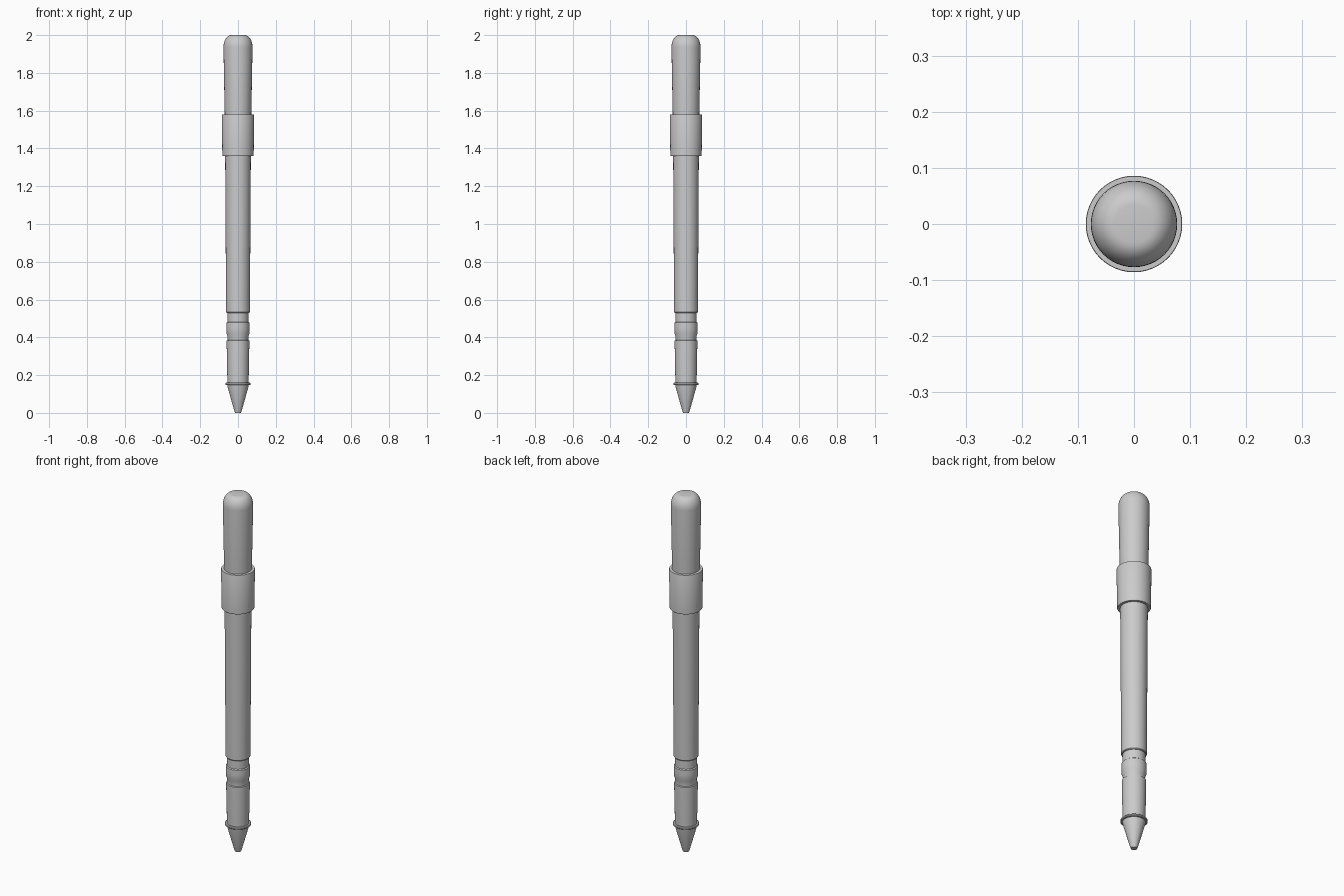
import bpy, bmesh, math

if "Cube" in bpy.data.objects:
    bpy.data.objects.remove(bpy.data.objects["Cube"])

SEGMENTS = 48


def lathe(name, profile):
    """Spin a (radius, z) profile, listed bottom to top, into a capped solid."""
    bm = bmesh.new()
    rings = []
    for r, z in profile:
        rings.append([bm.verts.new((r * math.cos(2 * math.pi * i / SEGMENTS),
                                    r * math.sin(2 * math.pi * i / SEGMENTS), z))
                      for i in range(SEGMENTS)])
    for low, high in zip(rings, rings[1:]):
        for i in range(SEGMENTS):
            j = (i + 1) % SEGMENTS
            bm.faces.new((low[i], low[j], high[j], high[i]))
    bm.faces.new(rings[0][::-1])
    bm.faces.new(rings[-1])
    mesh = bpy.data.meshes.new(name)
    bm.to_mesh(mesh)
    bm.free()
    obj = bpy.data.objects.new(name, mesh)
    bpy.context.collection.objects.link(obj)
    bpy.ops.object.select_all(action='DESELECT')
    obj.select_set(True)
    bpy.context.view_layer.objects.active = obj
    bpy.ops.object.shade_smooth_by_angle(angle=math.radians(30))
    return obj


# Tapered writing tip
lathe("tip", [(0.016, 0.0), (0.020, 0.012), (0.056, 0.14), (0.057, 0.152)])

# Thin flange above the tip
lathe("tip_flange", [(0.064, 0.148), (0.067, 0.151), (0.067, 0.157), (0.064, 0.160)])

# Grip with two shallow grooves around a raised band
lathe("grip", [(0.056, 0.155), (0.060, 0.36), (0.060, 0.382), (0.055, 0.385),
               (0.055, 0.405), (0.061, 0.422), (0.062, 0.45), (0.061, 0.478),
               (0.056, 0.482), (0.056, 0.535)])

# Long, slightly tapered barrel
lathe("barrel", [(0.060, 0.530), (0.063, 0.534), (0.068, 1.37)])

# Collar
lathe("collar", [(0.081, 1.36), (0.083, 1.363), (0.086, 1.577), (0.085, 1.58)])

# Upper barrel with a rounded end
dome = [(0.034 + 0.043 * math.cos(a), 1.937 + 0.063 * math.sin(a))
        for a in (math.pi / 2 * i / 8 for i in range(9))]
lathe("end_cap", [(0.070, 1.57), (0.0715, 1.64)] + dome)
